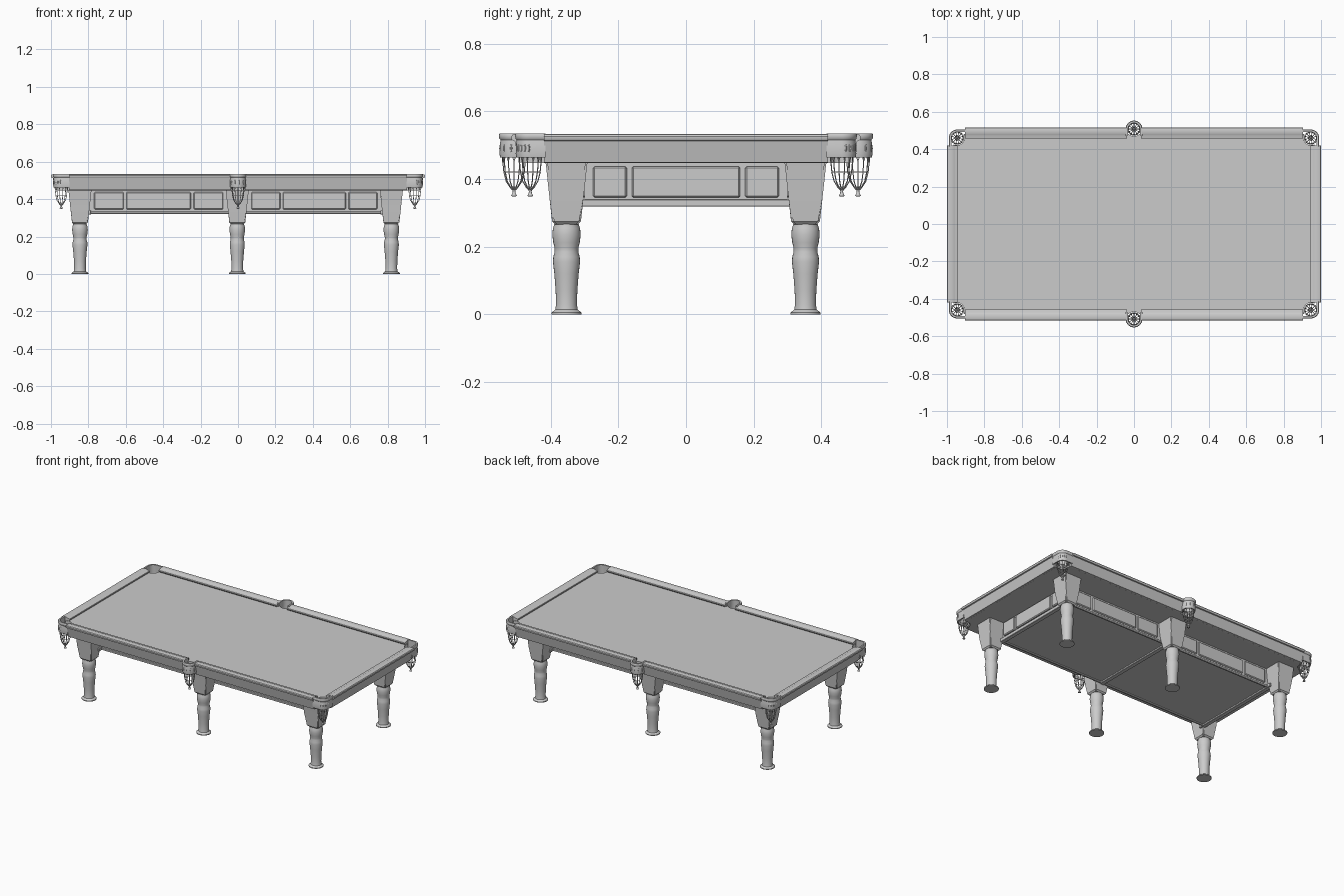
import bpy, bmesh, math
from math import sin, cos, pi, radians

if "Cube" in bpy.data.objects:
    bpy.data.objects.remove(bpy.data.objects["Cube"])


def add_mesh(name, bm, smooth=None):
    bmesh.ops.recalc_face_normals(bm, faces=bm.faces)
    me = bpy.data.meshes.new(name)
    bm.to_mesh(me)
    bm.free()
    ob = bpy.data.objects.new(name, me)
    bpy.context.collection.objects.link(ob)
    if smooth:
        bpy.context.view_layer.objects.active = ob
        bpy.ops.object.select_all(action='DESELECT')
        ob.select_set(True)
        bpy.ops.object.shade_smooth_by_angle(angle=radians(smooth))
    return ob


def loft(bm, rings, closed=False):
    """Skin closed rings of points, capping the ends."""
    vs = [[bm.verts.new(p) for p in r] for r in rings]
    n = len(vs[0])
    for a, b in zip(vs, vs[1:]):
        for i in range(n):
            bm.faces.new((a[i], a[(i + 1) % n], b[(i + 1) % n], b[i]))
    bm.faces.new(vs[0][::-1])
    bm.faces.new(vs[-1])


def lathe(bm, prof, seg=24):
    loft(bm, [[(r * cos(2 * pi * i / seg), r * sin(2 * pi * i / seg), z) for i in range(seg)]
              for r, z in prof])


def box(name, x0, x1, y0, y1, z0, z1, bevel=0):
    bm = bmesh.new()
    loft(bm, [[(x0, y0, z), (x1, y0, z), (x1, y1, z), (x0, y1, z)] for z in (z0, z1)])
    if bevel:
        bmesh.ops.bevel(bm, geom=bm.edges[:], offset=bevel, segments=1, affect='EDGES')
    return add_mesh(name, bm)


def instance(name, src, loc, rot=0):
    ob = bpy.data.objects.new(name, src.data)
    ob.location, ob.rotation_euler = loc, (0, 0, rot)
    bpy.context.collection.objects.link(ob)
    return ob


CORNERS = [(sx * 0.945, sy * 0.46) for sx in (-1, 1) for sy in (-1, 1)]
MIDDLES = [(0, -0.508), (0, 0.508)]

# Playing bed with pocket holes
bed = box("bed", -0.965, 0.965, -0.48, 0.48, 0.447, 0.512)
bm = bmesh.new()
for x, y in CORNERS + MIDDLES:
    loft(bm, [[(x + 0.039 * cos(2 * pi * i / 32), y + 0.039 * sin(2 * pi * i / 32), z)
               for i in range(32)] for z in (0.4, 0.6)])
cutter = add_mesh("pocket_cutter", bm)
cutter.hide_render = True
cutter.hide_set(True)
mod = bed.modifiers.new("holes", 'BOOLEAN')
mod.operation, mod.object, mod.solver = 'DIFFERENCE', cutter, 'EXACT'

# Rails: profile of (distance in from the outer edge, height)
RAIL = [(0.038, 0.447), (0.024, 0.449), (0.010, 0.512), (0.003, 0.514), (0, 0.519), (0, 0.526),
        (0.004, 0.531), (0.012, 0.533), (0.034, 0.533), (0.039, 0.530), (0.043, 0.529),
        (0.058, 0.526), (0.060, 0.521), (0.052, 0.510), (0.052, 0.447)]


def rail(name, a, b, outer, axis):
    s = 1 if outer > 0 else -1
    bm = bmesh.new()
    rings = []
    for t in (a, b):
        ring = [(outer - s * d, z) for d, z in RAIL]
        rings.append([(t, o, z) if axis == 'x' else (o, t, z) for o, z in ring])
    loft(bm, rings)
    return add_mesh(name, bm, 35)


for s in (-1, 1):
    for side in (-1, 1):
        rail("long_rail", side * 0.038, side * 0.903, s * 0.516, 'x')
    rail("end_rail", -0.419, 0.419, s * 1.0, 'y')


# Pocket brackets: U-shaped wall swept around the outside of each pocket
WALL = [(-0.008, 0.463), (0, 0.463), (0.002, 0.475), (0.001, 0.50), (-0.001, 0.515),
        (0.003, 0.520), (0.004, 0.530), (0.001, 0.535), (-0.009, 0.535)]


def bracket(name, half, ext):
    r = 0.041
    n = 16
    path = []
    for i in range(n + 1):
        a = pi / 2 + half * (1 - 2 * i / n)
        path.append((r * cos(a), r * sin(a), cos(a), sin(a)))
    for end, sgn in ((0, 1), (-1, -1)):
        x, y, nx, ny = path[end]
        p = (x - sgn * ny * ext, y + sgn * nx * ext, nx, ny)
        path.insert(0, p) if end == 0 else path.append(p)
    bm = bmesh.new()
    loft(bm, [[(x + nx * d, y + ny * d, z) for d, z in WALL] for x, y, nx, ny in path])
    # Carved bosses round the wall
    for i in range(2, n + 1, 3):
        x, y, nx, ny = path[i]
        m = bmesh.ops.create_uvsphere(bm, u_segments=8, v_segments=6, radius=0.006)
        for v in m['verts']:
            v.co.z *= 2.2
            v.co.x, v.co.y, v.co.z = v.co.x * .6 + x, v.co.y * .6 + y, v.co.z + 0.49
    return add_mesh(name, bm, 40)


# Net basket: ribs, crossing cords and rings as thin round wires
def basket(name):
    prof = [(0.034, 0.478), (0.033, 0.45), (0.030, 0.42), (0.023, 0.393), (0.012, 0.376), (0.005, 0.368)]
    cu = bpy.data.curves.new(name, 'CURVE')
    cu.dimensions = '3D'
    cu.bevel_depth, cu.bevel_resolution = 0.0017, 1

    def wire(pts, cyclic=False):
        sp = cu.splines.new('POLY')
        sp.points.add(len(pts) - 1)
        for p, c in zip(sp.points, pts):
            p.co = (*c, 1)
        sp.use_cyclic_u = cyclic
    for k in range(12):
        a = 2 * pi * k / 12
        wire([(r * cos(a), r * sin(a), z) for r, z in prof])
    for r, z in (prof[0], prof[2], prof[4]):
        wire([(r * cos(pi * i / 12), r * sin(pi * i / 12), z) for i in range(24)], True)
    for z0, z1 in ((0.478, 0.45),):
        wire([(0.034 * cos(pi * i / 12), 0.034 * sin(pi * i / 12), z0 if i % 2 else z1)
              for i in range(24)], True)
    ob = bpy.data.objects.new(name, cu)
    bpy.context.collection.objects.link(ob)
    return ob


def tassel(name):
    bm = bmesh.new()
    lathe(bm, [(0.003, 0.376), (0.007, 0.370), (0.004, 0.364), (0.005, 0.358), (0.009, 0.350), (0.004, 0.348)], 10)
    return add_mesh(name, bm, 50)


first = {}
for kind, spots, half, ext in (("corner", CORNERS, pi / 4, 0.045), ("middle", MIDDLES, pi / 2, 0.035)):
    for x, y in spots:
        rot = math.atan2(y, math.copysign(abs(y), x) if x else 0) - pi / 2
        for part, make in ((kind + "_pocket_bracket", lambda n: bracket(n, half, ext)),
                           ("pocket_basket", basket), ("pocket_tassel", tassel)):
            if part not in first:
                first[part] = make(part)
                first[part].location, first[part].rotation_euler = (x, y, 0), (0, 0, rot)
            else:
                instance(part, first[part], (x, y, 0), rot)

# Legs: tapered square block on a turned post
bm = bmesh.new()
loft(bm, [[(w * a, w * b, z) for a, b in ((-1, -1), (1, -1), (1, 1), (-1, 1))]
          for w, z in ((0.034, 0.266), (0.042, 0.274), (0.052, 0.36), (0.060, 0.435), (0.062, 0.45))])
bmesh.ops.bevel(bm, geom=[e for e in bm.edges if abs(e.verts[0].co.z - e.verts[1].co.z) > 0.004],
                offset=0.005, segments=2, affect='EDGES')
lathe(bm, [(0.045, 0), (0.045, 0.005), (0.040, 0.009), (0.033, 0.014), (0.031, 0.03), (0.032, 0.07),
           (0.036, 0.12), (0.040, 0.155), (0.039, 0.17), (0.035, 0.185), (0.035, 0.195), (0.039, 0.212),
           (0.042, 0.235), (0.040, 0.255), (0.035, 0.268), (0.035, 0.275)], 28)
leg = add_mesh("leg", bm, 35)
LEG_X = (-0.845, -0.004, 0.82)
spots = [(x, y, 0) for x in LEG_X for y in (-0.353, 0.353)]
leg.location = spots[0]
for p in spots[1:]:
    instance("leg", leg, p)

# Apron box under the bed, with cross beams
X0, X1, Y = -0.80, 0.775, 0.30
box("apron", X0, X1, -Y, Y, 0.328, 0.45)
for s in (-1, 1):
    box("apron_foot_rail", X0, X1, s * Y - 0.006, s * Y + 0.006, 0.32, 0.334, 0.002)
for x in (X0, -0.004, X1):
    box("cross_beam", x - 0.014, x + 0.014, -0.33, 0.33, 0.318, 0.34, 0.002)

# Raised panels on the apron
for s in (-1, 1):
    for a, b in ((LEG_X[0], LEG_X[1]), (LEG_X[1], LEG_X[2])):
        lo, hi = a + 0.075, b - 0.075
        for u, v in ((0, 0.23), (0.25, 0.75), (0.77, 1)):
            box("long_apron_panel", lo + u * (hi - lo), lo + v * (hi - lo),
                s * Y - 0.007, s * Y + 0.007, 0.345, 0.437, 0.005)
    xe = X1 if s > 0 else X0
    for u, v in ((-0.275, -0.175), (-0.16, 0.16), (0.175, 0.275)):
        box("end_apron_panel", xe - 0.018, xe + 0.018, u, v, 0.345, 0.437, 0.005)
